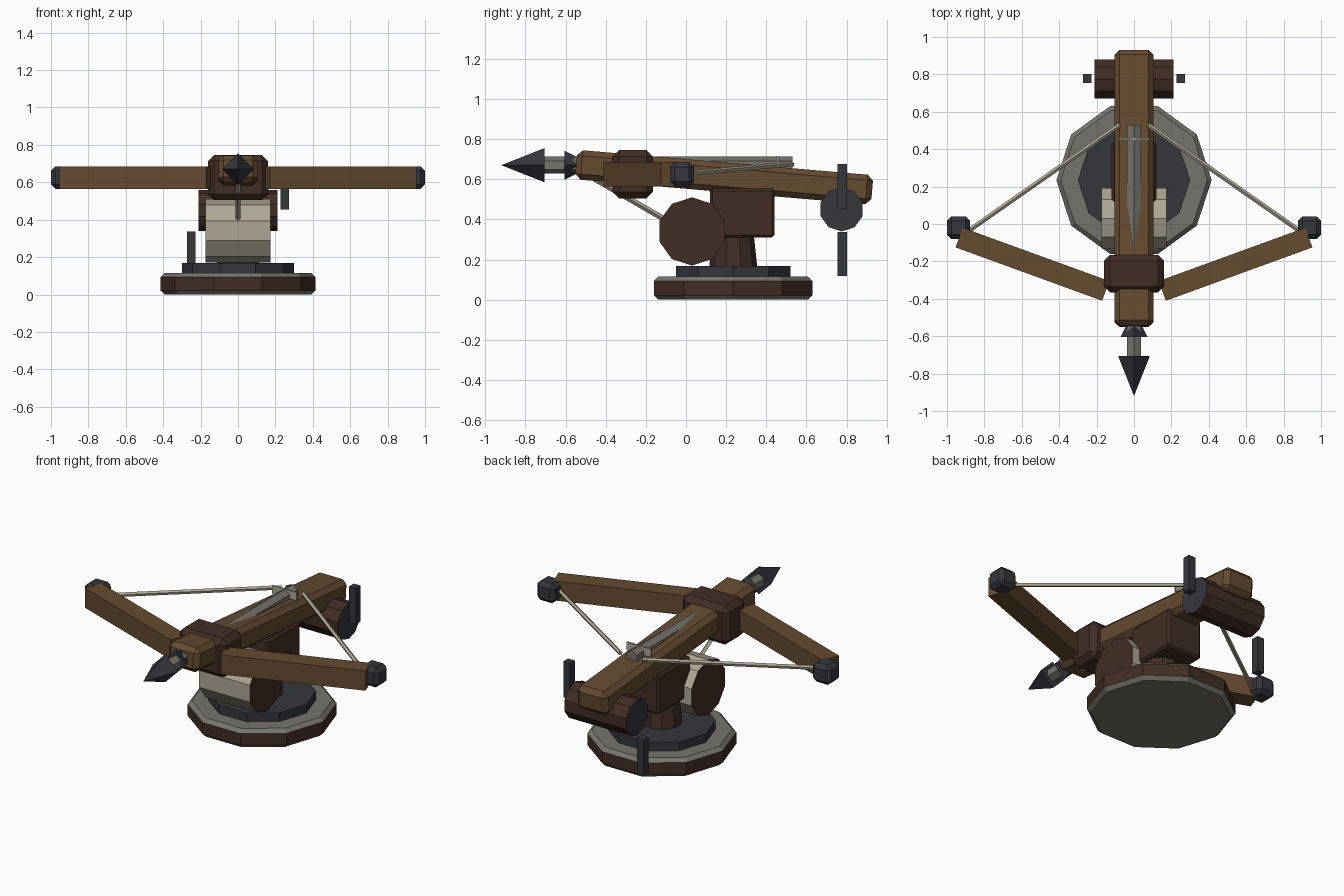
import bpy
from math import radians, pi
from mathutils import Vector, Matrix

if "Cube" in bpy.data.objects:
    bpy.data.objects.remove(bpy.data.objects["Cube"])


def mat(name, r, g, b):
    m = bpy.data.materials.new(name)
    m.diffuse_color = (r, g, b, 1)
    m.use_nodes = True
    m.node_tree.nodes["Principled BSDF"].inputs["Base Color"].default_value = m.diffuse_color
    return m


WOOD = mat("oak", .13, .07, .03)
DARK = mat("dark_wood", .055, .027, .018)
IRON = mat("iron", .035, .038, .046)
STONE = mat("stone", .18, .175, .15)
ROPE = mat("rope", .42, .39, .30)


def finish(o, name, m, bevel=0):
    o.name = name
    o.data.materials.append(m)
    if bevel:
        b = o.modifiers.new("bevel", 'BEVEL')
        b.width, b.segments = bevel, 1
        b.limit_method, b.angle_limit = 'ANGLE', radians(50)
    return o


def box(name, loc, size, m, bevel=0, rot=(0, 0, 0)):
    bpy.ops.mesh.primitive_cube_add(size=1, location=loc, rotation=rot)
    o = bpy.context.object
    o.data.transform(Matrix.Diagonal((*size, 1)))
    return finish(o, name, m, bevel)


def rod(name, a, b, r1, r2, n, m, turn=0, cap=None, bevel=0):
    """n-sided prism or cone from a to b; turn spins it on its axis."""
    a, b = Vector(a), Vector(b)
    d = b - a
    bpy.ops.mesh.primitive_cone_add(vertices=n, radius1=r1, radius2=r2, depth=d.length)
    o = bpy.context.object
    o.data.transform(Matrix.Rotation(turn, 4, 'Z'))
    o.data.transform(d.to_track_quat('Z', 'Y').to_matrix().to_4x4())
    axis = d.normalized()
    finish(o, name, m, bevel)
    if cap:
        o.data.materials.append(cap)
        for p in o.data.polygons:
            if abs(p.normal.dot(axis)) > .99:
                p.material_index = 1
    o.location = (a + b) / 2
    return o


CY = .235  # centre of the turntable

# Turntable base: decagon with stone faces, iron plate and post
rod("base", (0, CY, 0), (0, CY, .115), .415, .415, 10, DARK, pi / 2, STONE, .022)
rod("turntable_plate", (0, CY, .11), (0, CY, .168), .30, .30, 10, IRON, pi / 2)
rod("post", (0, CY, .16), (0, CY, .35), .12, .10, 10, DARK)
box("yoke", (0, .28, .432), (.24, .32, .245), DARK, .012)

# Stock, tilted down toward the back
box("stock", (0, .19, .61), (.21, 1.48, .147), WOOD, .028, (radians(-4.9), 0, 0))
box("bow_clamp", (0, -.265, .625), (.32, .20, .24), DARK, .032)

# Counterweight roll under the front
rod("counterweight", (-.173, .03, .34), (.173, .03, .34), .17, .17, 10, ROPE, 0, DARK)
rod("stay_rope", (0, -.46, .605), (0, -.08, .385), .014, .014, 4, ROPE)

# Winch at the back, one crank bar on each end
rod("winch_drum", (-.21, .775, .45), (.21, .775, .45), .11, .11, 10, DARK, 0, IRON)
for s, z in ((1, .565), (-1, .228)):
    box("crank_bar", (s * .25, .778, z), (.047, .047, .22), IRON)

# Bow arms, tips and string, mirrored
for s in (1, -1):
    box("bow_arm", (s * .543, -.215, .625), (.834, .112, .12), WOOD, 0, (0, 0, s * radians(20)))
    box("bow_tip", (s * .938, -.02, .625), (.124, .12, .12), IRON, .024)
    rod("bow_string", (s * .89, -.04, .625), (s * .075, .53, .675), .013, .013, 5, ROPE)

# Bolt lying in the stock
rod("bolt_shaft", (0, .53, .67), (0, -.72, .67), .042, .042, 6, STONE, 0)
rod("bolt_head", (0, -.705, .67), (0, -.92, .67), .085, 0, 4, IRON)
rod("bolt_collar", (0, -.605, .67), (0, -.53, .67), .072, .035, 4, IRON)
box("bolt_vane", (0, .455, .69), (.165, .01, .05), ROPE)
